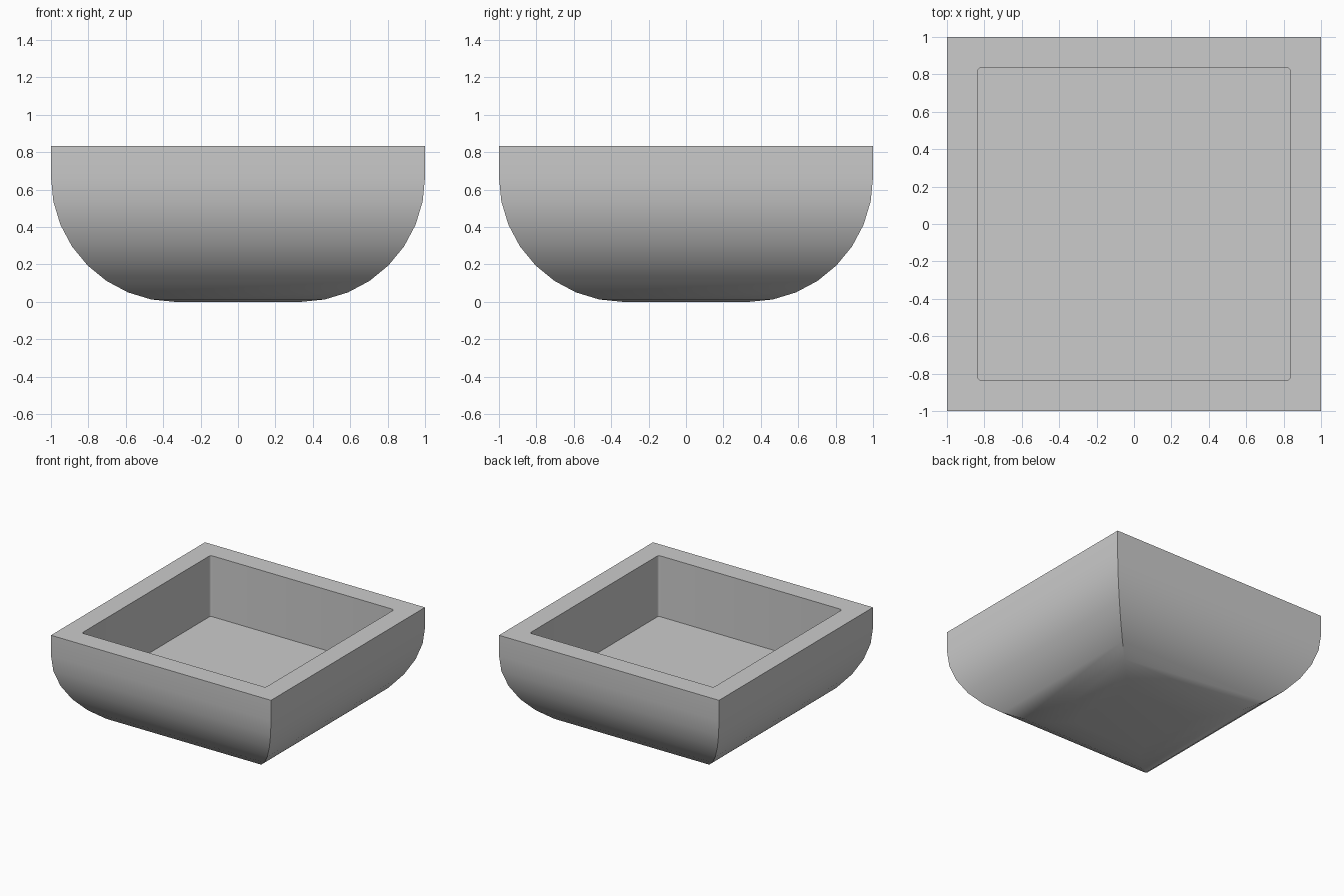
import bpy
import bmesh
from math import sin, cos, pi, radians

cube = bpy.data.objects.get("Cube")
if cube:
    bpy.data.objects.remove(cube, do_unlink=True)

HEIGHT, FLOOR = 0.833, 0.333      # rim and cavity floor heights
CURVE, FOOT = 0.667, 0.333        # side curve radius, half width of the flat base
OPENING, CORNER = 0.835, 0.018    # half width of the opening and its corner radius
STEPS, CORNER_STEPS = 8, 4

grey = bpy.data.materials.new("grey")
grey.use_nodes = True
colour = (0.6, 0.6, 0.6, 1)
grey.diffuse_color = colour
grey.node_tree.nodes["Principled BSDF"].inputs["Base Color"].default_value = colour

bm = bmesh.new()


def ring(half, z, radius=0.0):
    """Square loop of vertices with rounded corners."""
    verts = []
    for quarter in range(4):
        mid = pi / 4 + quarter * pi / 2
        cx = (half - radius) * cos(mid) * 2 ** 0.5
        cy = (half - radius) * sin(mid) * 2 ** 0.5
        for i in range(CORNER_STEPS + 1):
            a = (quarter + i / CORNER_STEPS) * pi / 2
            verts.append(bm.verts.new((cx + radius * cos(a), cy + radius * sin(a), z)))
    return verts


# Curved outer sides, from the flat base up to the rim
rings = []
for i in range(STEPS + 1):
    a = i / STEPS * pi / 2
    rings.append(ring(FOOT + CURVE * sin(a), CURVE * (1 - cos(a))))
rings.append(ring(FOOT + CURVE, HEIGHT))

# Straight-walled square cavity
rings.append(ring(OPENING, HEIGHT, CORNER))
rings.append(ring(OPENING, FLOOR, CORNER))

# Skin the rings, then close the base and the cavity floor
for low, high in zip(rings, rings[1:]):
    n = len(low)
    for i in range(n):
        j = (i + 1) % n
        bm.faces.new((low[i], low[j], high[j], high[i]))
bm.faces.new(rings[0][::-1])
bm.faces.new(rings[-1])
bmesh.ops.remove_doubles(bm, verts=bm.verts[:], dist=0.0005)
bmesh.ops.recalc_face_normals(bm, faces=bm.faces[:])

mesh = bpy.data.meshes.new("square_bowl")
bm.to_mesh(mesh)
bm.free()
mesh.materials.append(grey)
bowl = bpy.data.objects.new("square_bowl", mesh)
bpy.context.collection.objects.link(bowl)

bpy.ops.object.select_all(action="DESELECT")
bowl.select_set(True)
bpy.context.view_layer.objects.active = bowl
bpy.ops.object.shade_smooth_by_angle(angle=radians(30))
